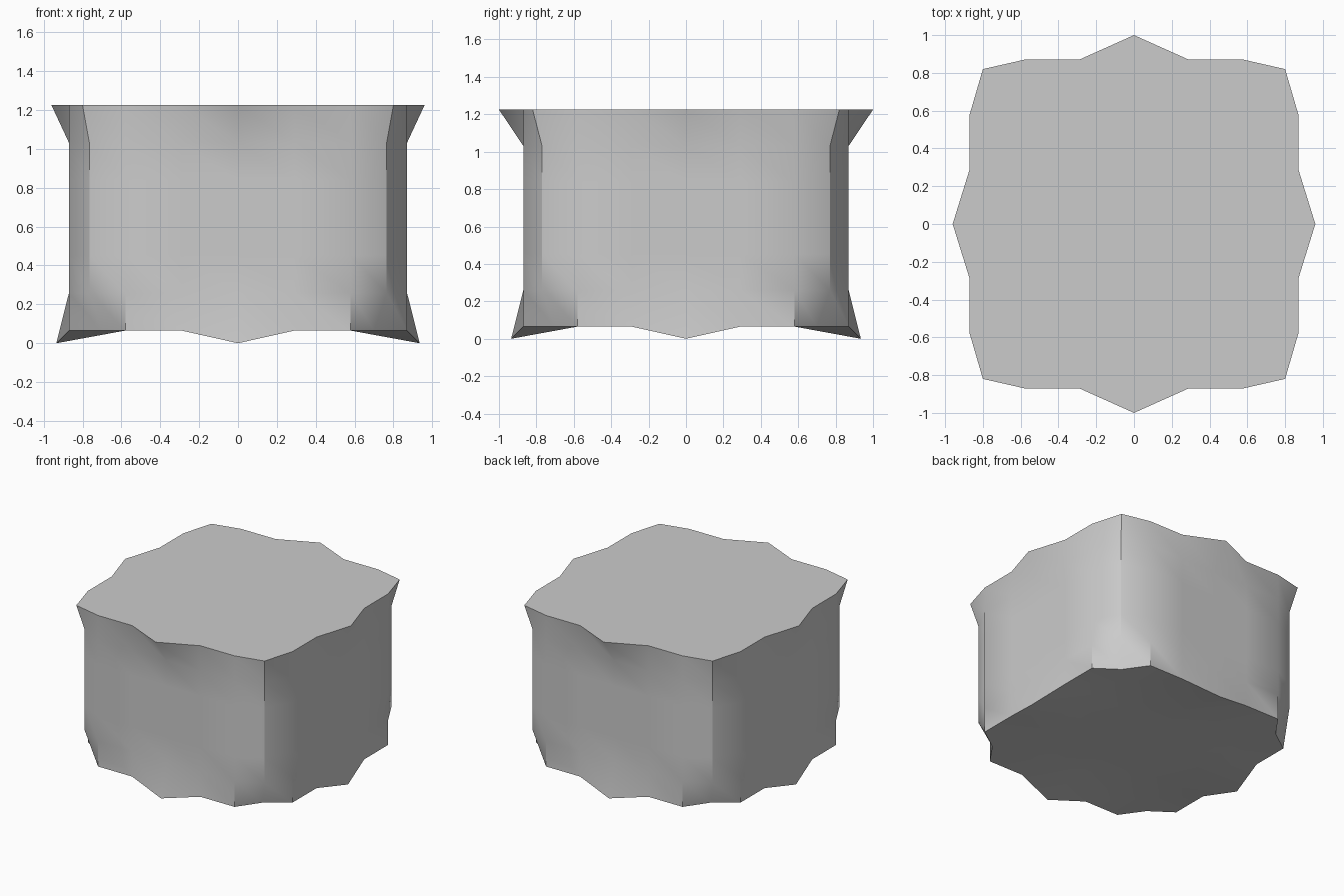
import bpy, bmesh

if "Cube" in bpy.data.objects:
    bpy.data.objects.remove(bpy.data.objects["Cube"])

HALF, LOW, HIGH = 0.87, 0.065, 1.225

# Gridded block, six cells along every edge
bm = bmesh.new()
bmesh.ops.create_cube(bm, size=2)
bmesh.ops.subdivide_edges(bm, edges=bm.edges[:], cuts=5, use_grid_fill=True)


def sign(v):
    return 1 if v > 0 else -1


for v in bm.verts:
    gx, gy, gz = (round(c * 3) for c in v.co)
    x, y = gx * HALF / 3, gy * HALF / 3
    z = LOW + (gz + 3) / 6 * (HIGH - LOW)
    # Corner columns pulled inward, more at the base, less at the rim
    if abs(gx) == 3 and abs(gy) == 3:
        cx, cy = {3: (0.80, 0.82), -3: (0.70, 0.70)}.get(gz, (0.765, 0.77))
        x, y = sign(gx) * cx, sign(gy) * cy
    # Points at the middle of each rim edge and base edge
    elif abs(gz) == 3 and gx == 0 and abs(gy) == 3:
        y = sign(gy) * (1.0 if gz > 0 else 0.935)
        z = HIGH if gz > 0 else 0
    elif abs(gz) == 3 and gy == 0 and abs(gx) == 3:
        x = sign(gx) * (0.96 if gz > 0 else 0.935)
        z = HIGH if gz > 0 else 0
    v.co = (x, y, z)

bmesh.ops.recalc_face_normals(bm, faces=bm.faces[:])
mesh = bpy.data.meshes.new("ground_block")
bm.to_mesh(mesh)
bm.free()
block = bpy.data.objects.new("ground_block", mesh)
bpy.context.collection.objects.link(block)

# Smooth shading with sharp rim and corners
bpy.context.view_layer.objects.active = block
block.select_set(True)
bpy.ops.object.shade_smooth_by_angle()
